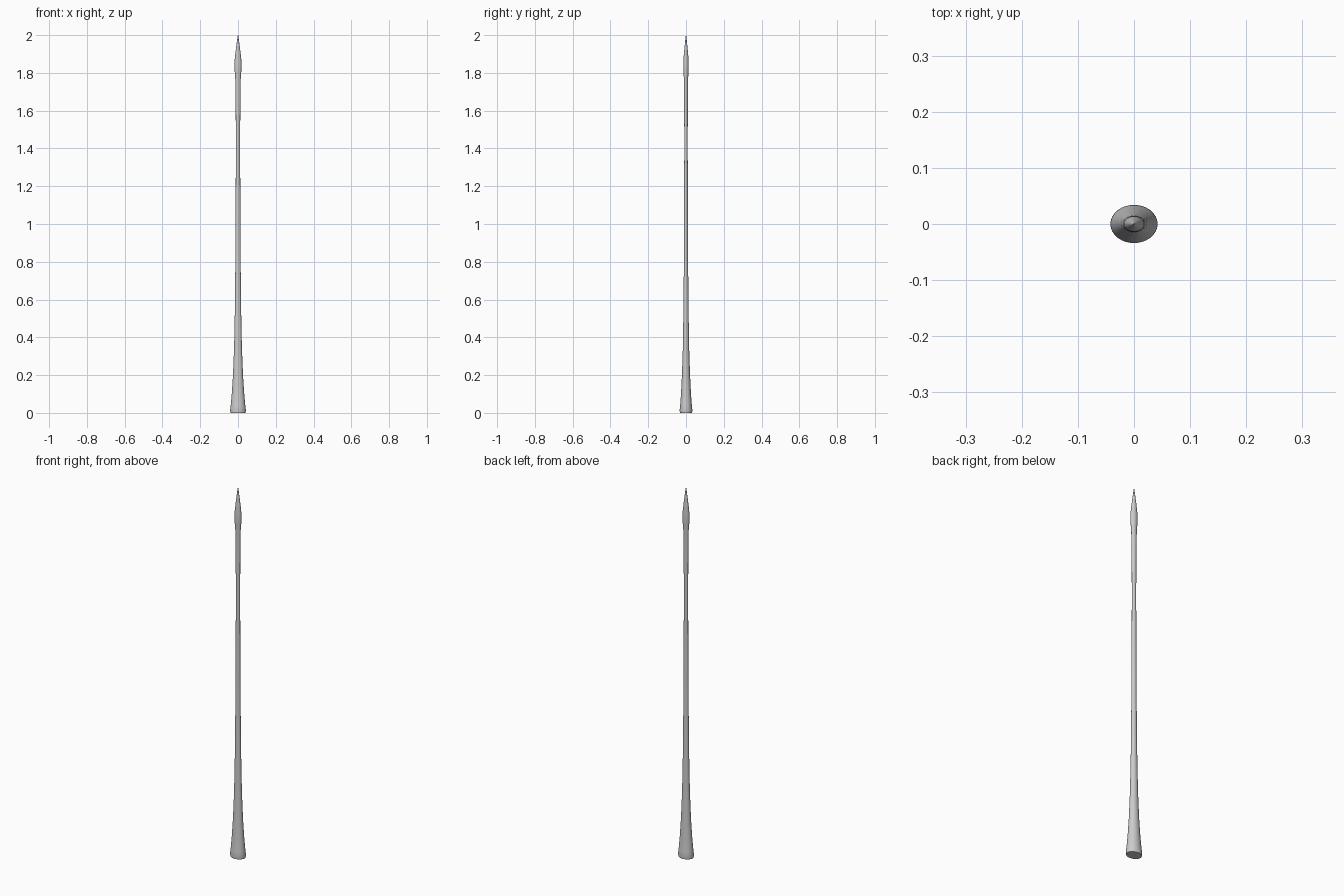
import bpy, bmesh, math

if "Cube" in bpy.data.objects:
    bpy.data.objects.remove(bpy.data.objects["Cube"])

SIDES = 48


def loft(name, rings):
    """Skin a stack of elliptical rings (z, x radius, y radius) with capped ends."""
    bm = bmesh.new()
    loops = []
    for z, rx, ry in rings:
        loops.append([bm.verts.new((rx * math.cos(2 * math.pi * i / SIDES),
                                    ry * math.sin(2 * math.pi * i / SIDES), z))
                      for i in range(SIDES)])
    for a, b in zip(loops, loops[1:]):
        for i in range(SIDES):
            j = (i + 1) % SIDES
            bm.faces.new((a[i], a[j], b[j], b[i]))
    bm.faces.new(loops[0][::-1])
    bm.faces.new(loops[-1])
    mesh = bpy.data.meshes.new(name)
    bm.to_mesh(mesh)
    bm.free()
    obj = bpy.data.objects.new(name, mesh)
    bpy.context.collection.objects.link(obj)
    bpy.ops.object.select_all(action='DESELECT')
    obj.select_set(True)
    bpy.context.view_layer.objects.active = obj
    bpy.ops.object.shade_smooth_by_angle(angle=math.radians(35))
    return obj


# Slender shaft flaring to a foot, with a swollen pointed head
loft("tapered_spire", [
    (0.0, 0.040, 0.032),
    (0.012, 0.042, 0.034),
    (0.04, 0.0385, 0.031),
    (0.10, 0.033, 0.0265),
    (0.20, 0.0265, 0.0215),
    (0.35, 0.0205, 0.0165),
    (0.55, 0.0165, 0.0135),
    (0.80, 0.014, 0.0112),
    (1.10, 0.0125, 0.010),
    (1.42, 0.0112, 0.009),
    (1.60, 0.0122, 0.0095),
    (1.77, 0.0145, 0.0112),
    (1.80, 0.0170, 0.0130),
    (1.84, 0.0190, 0.0145),
    (1.87, 0.0175, 0.0135),
    (1.91, 0.0130, 0.0105),
    (1.95, 0.0080, 0.0065),
    (1.98, 0.0040, 0.0035),
    (2.0, 0.0008, 0.0008),
])
